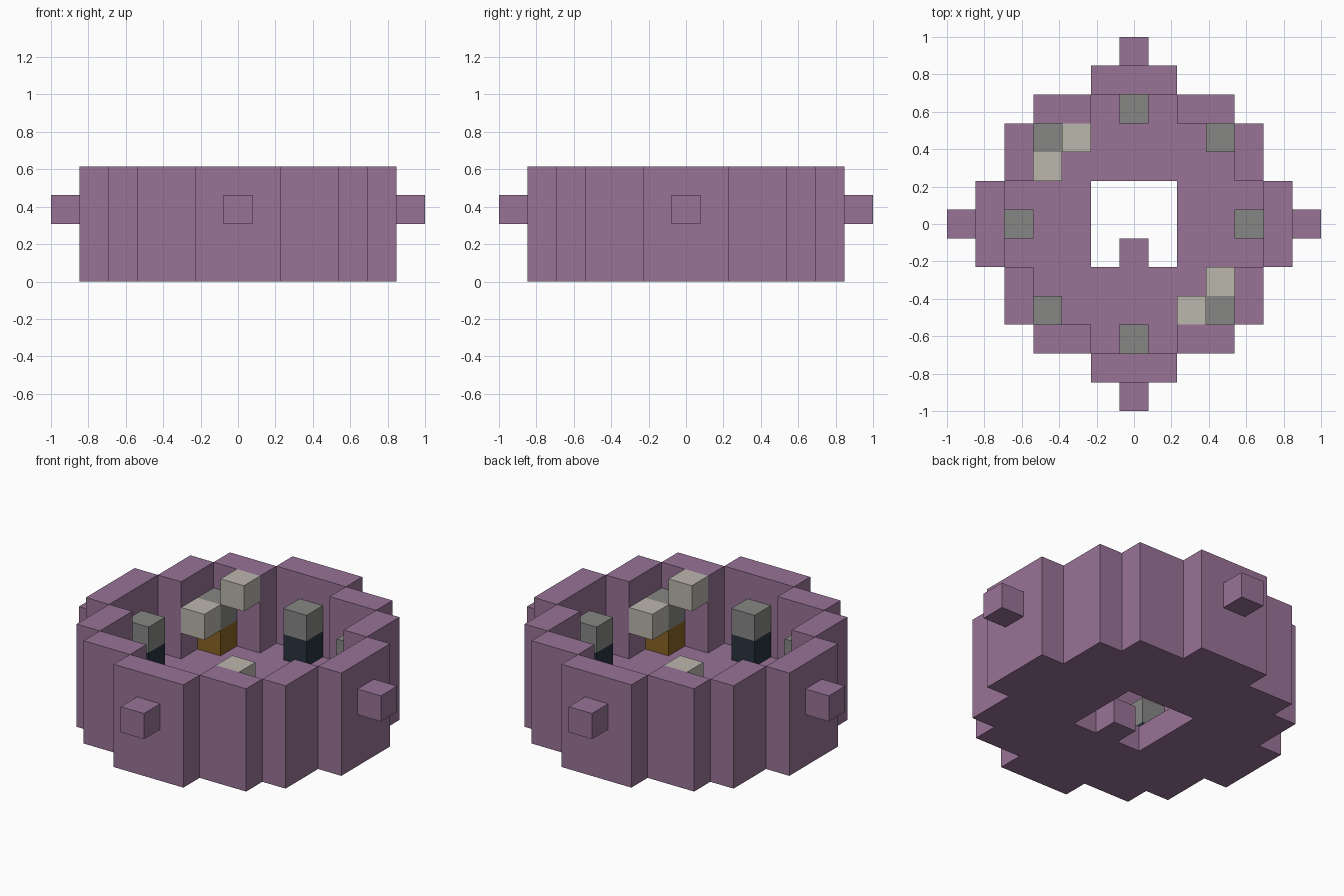
import bpy
import bmesh
from mathutils import Vector

if "Cube" in bpy.data.objects:
    bpy.data.objects.remove(bpy.data.objects["Cube"], do_unlink=True)

U = 2 / 13  # edge length of one block


def material(name, r, g, b):
    mat = bpy.data.materials.new(name)
    mat.use_nodes = True
    mat.diffuse_color = (r, g, b, 1)
    mat.node_tree.nodes["Principled BSDF"].inputs["Base Color"].default_value = (r, g, b, 1)
    return mat


PURPLE = material("dusty purple", 0.315, 0.174, 0.31)
GRAY = material("mid gray", 0.24, 0.245, 0.235)
PALE = material("pale stone", 0.5, 0.475, 0.42)
BROWN = material("ochre brown", 0.25, 0.125, 0.019)
NAVY = material("dark navy", 0.022, 0.034, 0.053)


def blocks(name, cells, mat):
    """Join unit blocks into one skin, leaving out the faces between neighbours."""
    cells = set(cells)
    bm = bmesh.new()
    for cell in cells:
        centre = Vector(cell) + Vector((0, 0, 0.5))
        for axis in range(3):
            for side in (-1, 1):
                step = [0, 0, 0]
                step[axis] = side
                if tuple(c + s for c, s in zip(cell, step)) in cells:
                    continue
                normal = Vector(step)
                a = Vector([float(i == (axis + 1) % 3) for i in range(3)])
                b = normal.cross(a)
                corners = [a + b, b - a, -a - b, a - b]
                bm.faces.new([bm.verts.new((centre + (normal + c) / 2) * U) for c in corners])
    bmesh.ops.remove_doubles(bm, verts=bm.verts, dist=U / 100)
    mesh = bpy.data.meshes.new(name)
    bm.to_mesh(mesh)
    bm.free()
    mesh.materials.append(mat)
    obj = bpy.data.objects.new(name, mesh)
    bpy.context.collection.objects.link(obj)
    return obj


# Stepped round plan: half width of each row, by distance from the middle
HALF_WIDTH = (5, 5, 4, 4, 3, 1)
plan = {(x, y) for y in range(-5, 6) for x in range(-5, 6) if abs(x) <= HALF_WIDTH[abs(y)]}


def is_wall(x, y):
    if max(abs(x), abs(y)) == 5:
        return True
    return max(abs(x), abs(y)) == 4 and min(abs(x), abs(y)) >= 2


# Floor with a square opening and a short tongue reaching into it
floor = {(x, y, 0) for x, y in plan if max(abs(x), abs(y)) > 1 or (x, y) == (0, -1)}
wall = {(x, y, z) for x, y in plan if is_wall(x, y) for z in range(4)}
# One knob on each side of the wall
knobs = {(6, 0, 2), (-6, 0, 2), (0, 6, 2), (0, -6, 2)}
blocks("bowl_shell", floor | wall | knobs, PURPLE)

# Two-block posts around the inside of the wall
posts = {
    "back": (0, 4), "front": (0, -4), "left": (4, 0), "right": (-4, 0),
    "back_left": (3, 3), "front_right": (-3, -3),
    "back_right": (-3, 3), "front_left": (3, -3),
}
for place, (x, y) in posts.items():
    base = BROWN if x * y < 0 else NAVY
    blocks(place + "_post_base", [(x, y, 1)], base)
    blocks(place + "_post_top", [(x, y, 2)], GRAY)

# Pale blocks beside the two brown posts
for place, s in (("front_left", 1), ("back_right", -1)):
    blocks(place + "_upper_stone", [(2 * s, -3 * s, 3)], PALE)
    blocks(place + "_lower_stone", [(3 * s, -2 * s, 2)], PALE)
